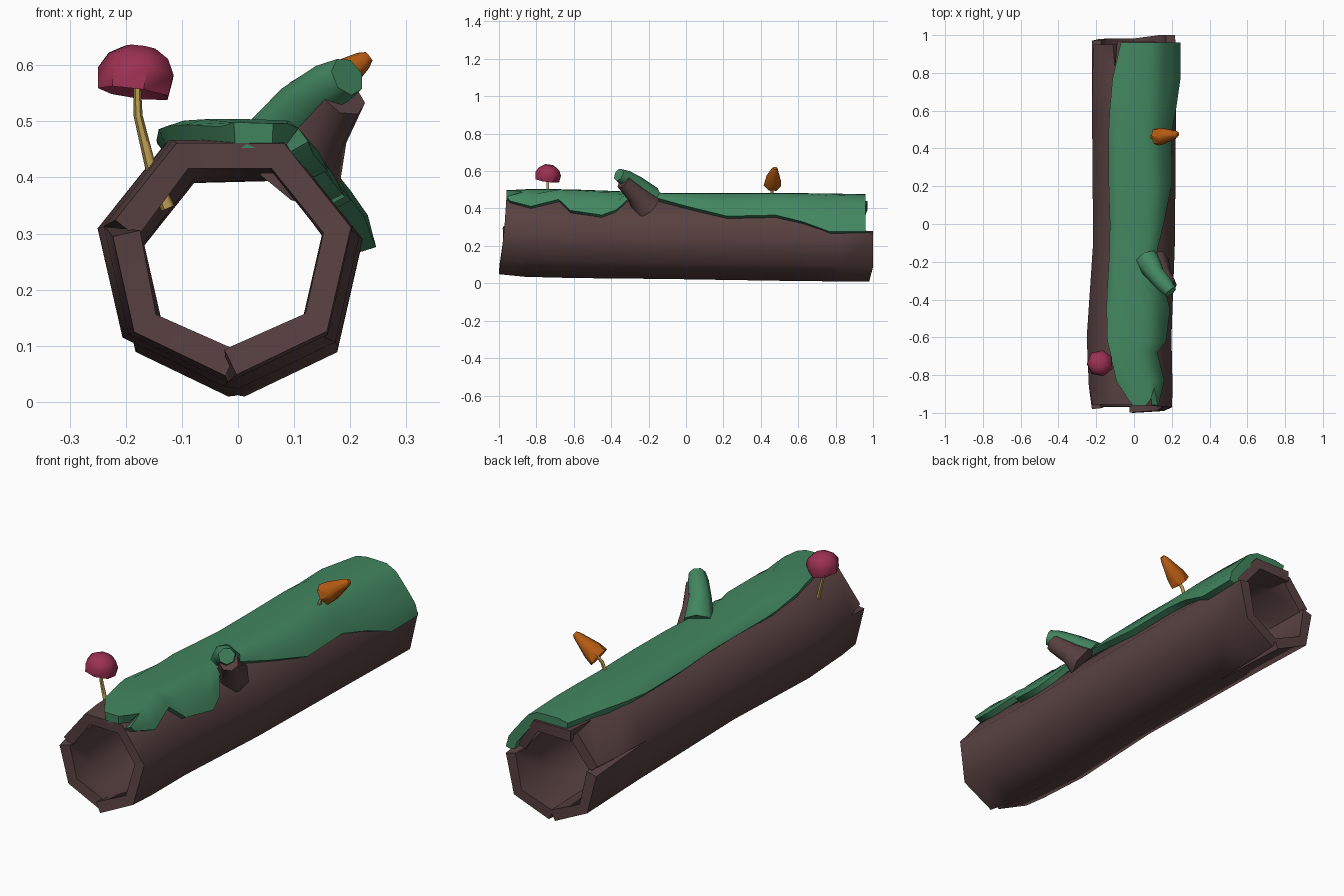
import bpy, bmesh, math
from mathutils import Vector

if "Cube" in bpy.data.objects:
    bpy.data.objects.remove(bpy.data.objects["Cube"])

def material(name, rgb):
    m = bpy.data.materials.new(name)
    m.diffuse_color = (*rgb, 1)
    m.use_nodes = True
    m.node_tree.nodes["Principled BSDF"].inputs["Base Color"].default_value = m.diffuse_color
    return m

BARK = material("bark brown", (0.1, 0.053, 0.053))
MOSS = material("moss green", (0.055, 0.24, 0.118))
RED = material("cap red", (0.33, 0.03, 0.085))
ORANGE = material("cap orange", (0.46, 0.105, 0.006))
TAN = material("stem tan", (0.5, 0.34, 0.085))

def finish(name, bm, mat, thickness=0, angle=60, recalc=False):
    if recalc:
        bmesh.ops.recalc_face_normals(bm, faces=bm.faces)
    me = bpy.data.meshes.new(name)
    bm.to_mesh(me)
    bm.free()
    me.materials.append(mat)
    ob = bpy.data.objects.new(name, me)
    bpy.context.collection.objects.link(ob)
    bpy.ops.object.select_all(action='DESELECT')
    ob.select_set(True)
    bpy.context.view_layer.objects.active = ob
    if thickness:
        mod = ob.modifiers.new("wall", 'SOLIDIFY')
        mod.thickness = thickness
        mod.offset = -1
        bpy.ops.object.modifier_apply(modifier=mod.name)
    bpy.ops.object.shade_smooth_by_angle(angle=math.radians(angle))
    return ob

def lerp_table(table, y):
    if y <= table[0][0]:
        return table[0][1:]
    for a, b in zip(table, table[1:]):
        if y <= b[0]:
            t = (y - a[0]) / (b[0] - a[0])
            return [p + (q - p) * t for p, q in zip(a[1:], b[1:])]
    return table[-1][1:]

# log spine: y, centre x, centre z, radius
SPINE = [(-1, -0.012, 0.262, 0.218), (-0.85, -0.018, 0.262, 0.228), (-0.6, -0.026, 0.258, 0.23),
         (-0.1, 0.0, 0.245, 0.222), (0.6, 0.0, 0.24, 0.228), (1, -0.003, 0.232, 0.23)]
N = 7
STEP = 360 / N

def on_log(y, ang, off=0.0):
    """Point on the seven-sided log, pushed out by off."""
    cx, cz, r = lerp_table(SPINE, y)
    d = (ang + 90) % STEP - STEP / 2
    rr = r * math.cos(math.pi / N) / math.cos(math.radians(d)) + off
    a = math.radians(ang)
    return (cx + rr * math.cos(a), y, cz + rr * math.sin(a))

# hollow log with split staves at both ends
ys = [-1, -0.86, -0.6, -0.1, 0.3, 0.6, 0.83, 1]
last = len(ys) - 1
gaps = {(0, 0): 2.5, (0, 5): 4, (last, 2): 3.5, (last, 4): 3,
        (6, 0): 2, (last, 0): 4, (6, 5): 2.5, (last, 5): 4.5}
front_y = [-1, -0.99, -0.97, -0.96, -0.955, -0.98, -0.97]
back_y = [0.98, 1, 0.93, 0.97, 0.95, 0.97, 0.98]
bm = bmesh.new()
cache = {}

def log_vert(j, k, col, side):
    k %= N
    gap = gaps.get((j, k), 0)
    key = (j, k, side if gap else 0)
    if key not in cache:
        c = col if gap else k
        y = front_y[c] if j == 0 else back_y[c] if j == last else ys[j]
        cache[key] = bm.verts.new(on_log(y, -90 + STEP * k + side * gap))
    return cache[key]

for j in range(last):
    for c in range(N):
        bm.faces.new([log_vert(j, c, c, 1), log_vert(j + 1, c, c, 1),
                      log_vert(j + 1, c + 1, c, -1), log_vert(j, c + 1, c, -1)])
finish("hollow_log", bm, BARK, 0.05)

# moss blanket: y, right edge angle, left edge angle
EDGE = [(-0.96, 50, 94), (-0.83, 40, 108), (-0.68, 52, 114), (-0.62, 34, 117), (-0.45, 28, 121),
        (-0.37, 38, 122), (-0.31, 56, 122), (-0.16, 60, 122), (0, 47, 122), (0.22, 30, 124),
        (0.48, 32, 124), (0.62, 22, 121), (0.77, 9, 116), (0.96, 10, 106)]
bm = bmesh.new()
M = 8
rows = []
for j, (y, a0, a1) in enumerate(EDGE):
    row = []
    for i in range(M + 1):
        yy = y
        if j == 0:
            yy += {0: 0.02, 2: 0.09, 3: 0.03, 8: 0.03}.get(i, 0)
        off = 0.028 if i in (0, M) else 0.037
        row.append(bm.verts.new(on_log(yy, a0 + (a1 - a0) * i / M, off)))
    rows.append(row)
for p, q in zip(rows, rows[1:]):
    for i in range(M):
        bm.faces.new([p[i], q[i], q[i + 1], p[i + 1]])
finish("moss_blanket", bm, MOSS, 0.045, 50)

def tube(name, points, radii, mat, sides=7, axis=None, angle=60):
    """Skinned tube along points; a fixed axis makes it a turned shape."""
    bm = bmesh.new()
    pts = [Vector(p) for p in points]
    rings = []
    for i, (p, r) in enumerate(zip(pts, radii)):
        d = axis or (pts[min(i + 1, len(pts) - 1)] - pts[max(i - 1, 0)])
        d = Vector(d).normalized()
        u = d.cross(Vector((0, 1, 0))).normalized()
        v = d.cross(u)
        rings.append([bm.verts.new(p + r * (u * math.cos(a) + v * math.sin(a)))
                      for a in (2 * math.pi * s / sides for s in range(sides))])
    for p, q in zip(rings, rings[1:]):
        for s in range(sides):
            t = (s + 1) % sides
            bm.faces.new([p[s], p[t], q[t], q[s]])
    bm.faces.new(rings[0])
    bm.faces.new(rings[-1])
    return finish(name, bm, mat, 0, angle, True)

def turned(name, base, axis, profile, mat, sides):
    d = Vector(axis).normalized()
    tube(name, [Vector(base) + d * h for h, r in profile], [r for h, r in profile],
         mat, sides, d, 50)

# broken branch with a mossy top
tube("branch", [(0.105, -0.21, 0.41), (0.145, -0.265, 0.475), (0.188, -0.335, 0.543)],
     [0.085, 0.053, 0.042], BARK)
tube("branch_moss", [(0.07, -0.19, 0.455), (0.115, -0.265, 0.525), (0.165, -0.325, 0.562), (0.195, -0.36, 0.58)],
     [0.068, 0.05, 0.045, 0.036], MOSS)

# red mushroom
tube("red_stem", [(-0.125, -0.74, 0.345), (-0.155, -0.74, 0.415), (-0.178, -0.74, 0.51), (-0.18, -0.74, 0.582)],
     [0.013, 0.01, 0.008, 0.006], TAN, 6)
turned("red_cap", (-0.184, -0.742, 0.55), (0.14, 0.14, 1),
       [(0.03, 0.02), (0.012, 0.05), (0, 0.066), (0.038, 0.071), (0.066, 0.056), (0.083, 0.028)], RED, 7)

# orange mushroom
tube("orange_stem", [(0.085, 0.46, 0.46), (0.105, 0.46, 0.51), (0.14, 0.465, 0.545)],
     [0.009, 0.008, 0.007], TAN, 6)
turned("orange_cap", (0.12, 0.462, 0.53), (0.8, 0.1, 0.6),
       [(0.012, 0.02), (0, 0.048), (0.04, 0.044), (0.13, 0.018), (0.143, 0.01)], ORANGE, 7)
